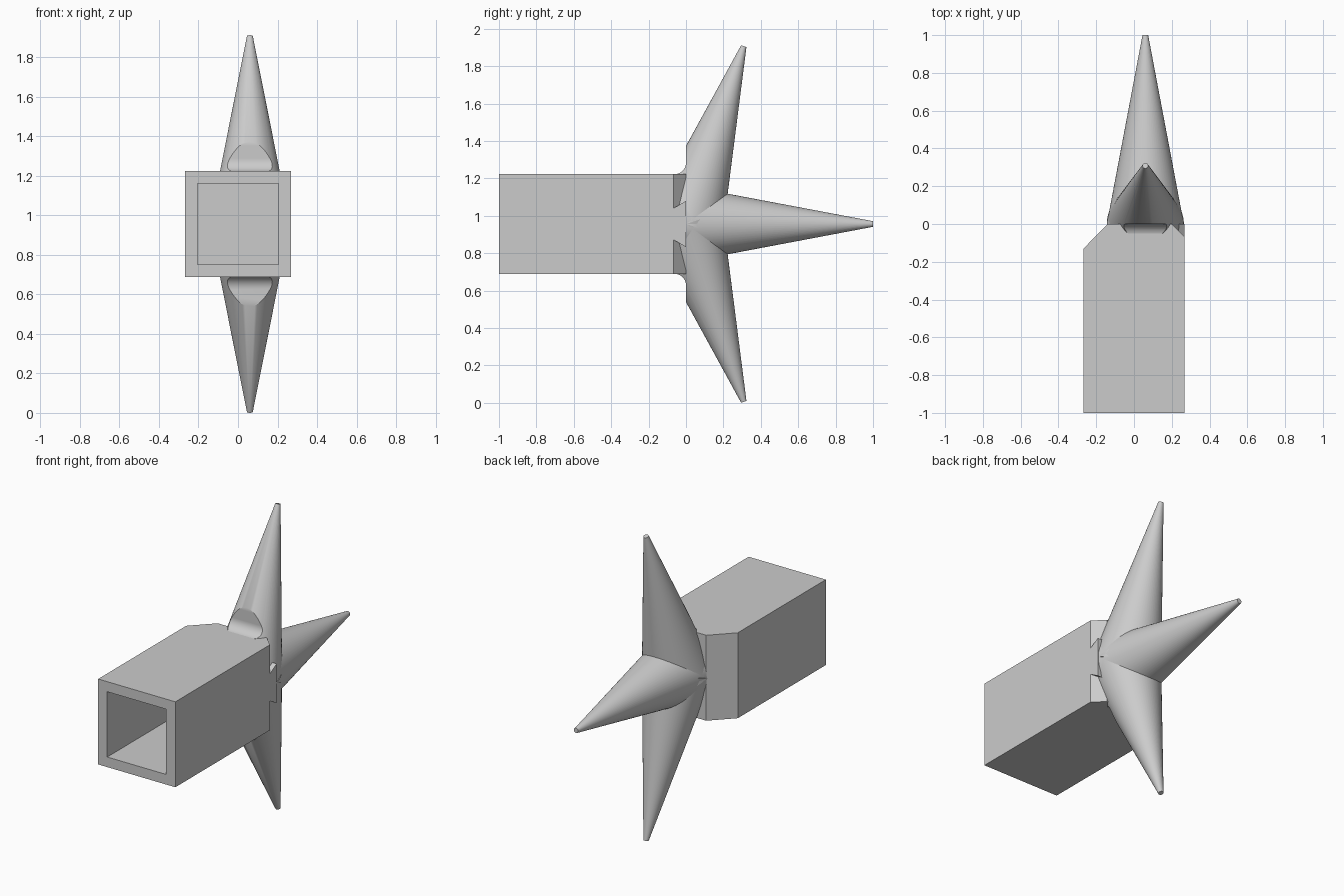
import bpy, bmesh, math
from mathutils import Matrix, Vector

default = bpy.data.objects.get("Cube")
if default:
    bpy.data.objects.remove(default, do_unlink=True)

CZ = 0.956      # height of the hub centre
HUB_X = 0.06    # spikes sit off centre
HALF = 0.267    # half width of the tube

grey = bpy.data.materials.new("light grey")
grey.use_nodes = True
colour = (0.6, 0.6, 0.6, 1)
grey.diffuse_color = colour
grey.node_tree.nodes["Principled BSDF"].inputs["Base Color"].default_value = colour


def finish(name, bm):
    bmesh.ops.recalc_face_normals(bm, faces=bm.faces)
    mesh = bpy.data.meshes.new(name)
    bm.to_mesh(mesh)
    bm.free()
    obj = bpy.data.objects.new(name, mesh)
    bpy.context.collection.objects.link(obj)
    mesh.materials.append(grey)
    return obj


def prism(name, points, sweep):
    """Extrude a closed outline along a vector."""
    bm = bmesh.new()
    face = bm.faces.new([bm.verts.new(p) for p in points])
    new = bmesh.ops.extrude_face_region(bm, geom=[face])["geom"]
    moved = [v for v in new if isinstance(v, bmesh.types.BMVert)]
    bmesh.ops.translate(bm, verts=moved, vec=Vector(sweep))
    return finish(name, bm)


def hull(name, points):
    bm = bmesh.new()
    bmesh.ops.convex_hull(bm, input=[bm.verts.new(p) for p in points])
    return finish(name, bm)


def activate(obj):
    bpy.ops.object.select_all(action='DESELECT')
    obj.select_set(True)
    bpy.context.view_layer.objects.active = obj


def cut(obj, cutter):
    cutter.hide_render = True
    mod = obj.modifiers.new("cut", 'BOOLEAN')
    mod.operation = 'DIFFERENCE'
    mod.solver = 'EXACT'
    mod.object = cutter
    activate(obj)
    bpy.ops.object.modifier_apply(modifier=mod.name)
    bpy.data.objects.remove(cutter, do_unlink=True)


def spike(name, angle):
    """Tapered cone from the hub, tilted up from +y by the angle."""
    bm = bmesh.new()
    bmesh.ops.create_cone(bm, cap_ends=True, segments=64, radius1=0.204,
                          radius2=0.015, depth=1,
                          matrix=Matrix.Translation((0, 0, 0.5)))
    turn = Matrix.Rotation(angle - math.pi / 2, 4, 'X')
    bm.transform(Matrix.Translation((HUB_X, 0, CZ)) @ turn)
    return finish(name, bm)


# Square tube with chamfered rear corners
outline = [(-HALF, -1), (HALF, -1), (HALF, 0), (-0.14, 0), (-HALF, -0.13)]
tube = prism("square_tube", [(x, y, CZ - HALF) for x, y in outline],
             (0, 0, 2 * HALF))

# Open socket at the front
inner = 0.204
cut(tube, prism("socket_cutter",
                [(x, -1.1, z) for x, z in
                 [(-inner, CZ - inner), (inner, CZ - inner),
                  (inner, CZ + inner), (-inner, CZ + inner)]],
                (0, 0.9, 0)))

# Small corner chamfers above and below the hub bulge
for s in (1, -1):
    corners = []
    for reach, low in ((-0.067, 0.084), (0.02, 0.135)):
        for z in (low, 0.35):
            corners.append((HALF, reach, CZ + s * z))
            corners.append((0.18 if reach > 0 else HALF + 0.02,
                            reach if reach > 0 else -0.087, CZ + s * z))
            corners.append((HALF + 0.1, reach, CZ + s * z))
    cut(tube, hull("chamfer_cutter", corners))

# Rear spike
parts = [spike("rear_spike", 0)]

# Upper and lower spikes, trimmed flat at the front with a fillet to the tube
for s, name in ((1, "upper_spike"), (-1, "lower_spike")):
    obj = spike(name, s * math.radians(72))
    top, r = HALF - 0.001, 0.062
    profile = [(-0.5, top)]
    for i in range(11):
        a = math.pi / 2 * i / 10
        profile.append((-r + r * math.sin(a), top + r - r * math.cos(a)))
    profile += [(0, 1.2), (-0.5, 1.2)]
    cut(obj, prism("trim_cutter",
                   [(-0.6, y, CZ + s * z) for y, z in profile], (1.4, 0, 0)))
    parts.append(obj)

for obj in parts:
    activate(obj)
    bpy.ops.object.shade_smooth_by_angle(angle=math.radians(30))
